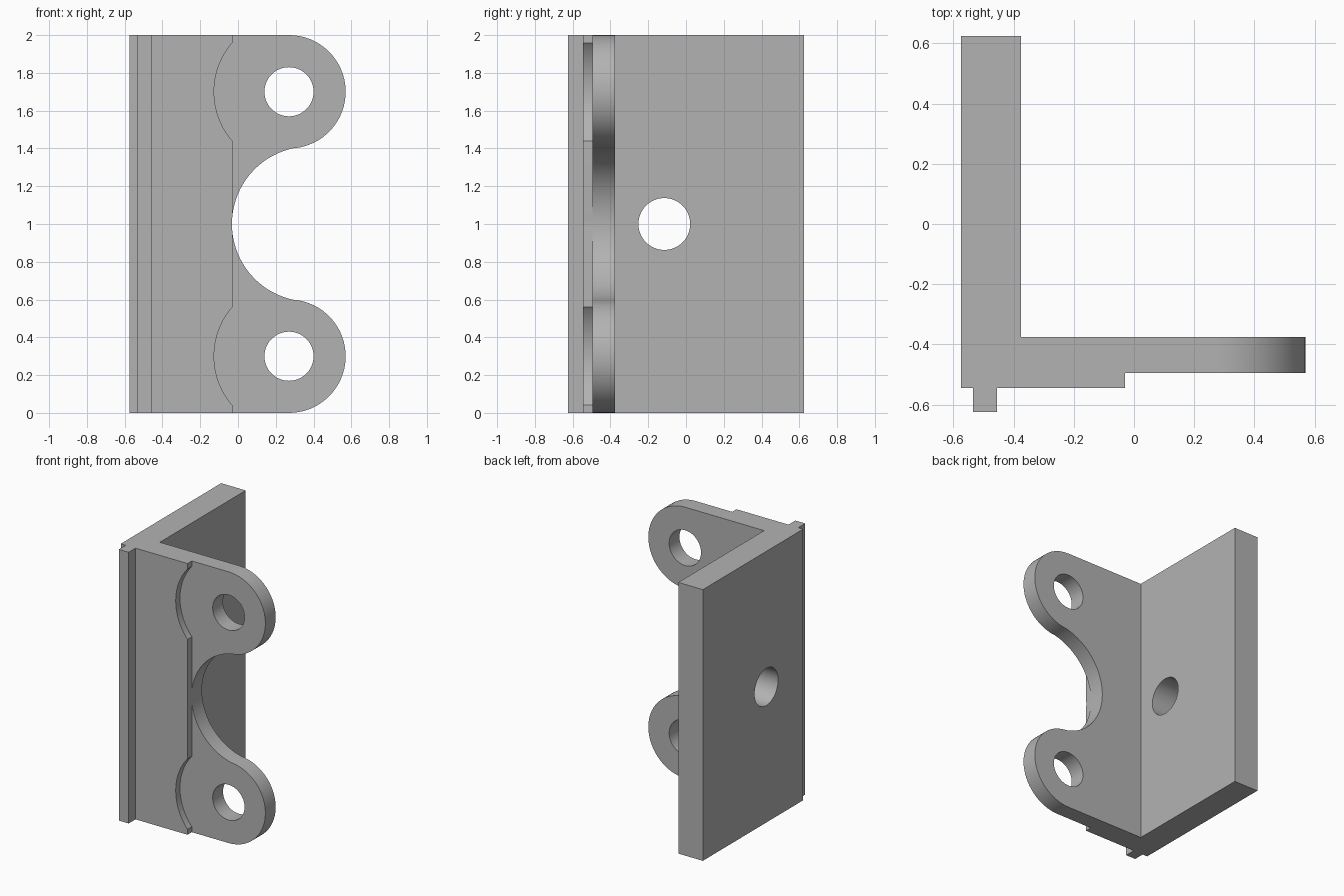
import bpy, bmesh
from math import sin, cos, atan2, pi, radians
from mathutils import Vector

cube = bpy.data.objects.get("Cube")
if cube:
    bpy.data.objects.remove(cube, do_unlink=True)

HEIGHT = 2.0
EAR_X, EAR_R = 0.27, 0.30
EAR_HEIGHTS = (0.30, 1.70)
NOTCH_X, NOTCH_R = 0.378, 0.41

grey = bpy.data.materials.new("plain grey")
grey.use_nodes = True
colour = (0.45, 0.45, 0.45, 1)
grey.diffuse_color = colour
grey.node_tree.nodes["Principled BSDF"].inputs["Base Color"].default_value = colour


def prism(name, outline, place, start, end):
    """Extrude a flat outline from start to end; place(u, v, w) gives the 3D point."""
    bm = bmesh.new()
    face = bm.faces.new([bm.verts.new(place(u, v, start)) for u, v in outline])
    side = bmesh.ops.extrude_face_region(bm, geom=[face])["geom"]
    shift = Vector(place(0, 0, end)) - Vector(place(0, 0, start))
    moved = [g for g in side if isinstance(g, bmesh.types.BMVert)]
    bmesh.ops.translate(bm, verts=moved, vec=shift)
    bmesh.ops.recalc_face_normals(bm, faces=bm.faces)
    mesh = bpy.data.meshes.new(name)
    bm.to_mesh(mesh)
    bm.free()
    mesh.materials.append(grey)
    obj = bpy.data.objects.new(name, mesh)
    bpy.context.collection.objects.link(obj)
    return obj


def arc(cx, cy, r, a, b, steps):
    return [(cx + r * cos(a + (b - a) * i / steps), cy + r * sin(a + (b - a) * i / steps))
            for i in range(steps + 1)]


def circle(cx, cy, r):
    return arc(cx, cy, r, 0, 2 * pi, 64)[:-1]


def along_x(u, v, w):
    return (w, u, v)


def along_y(u, v, w):
    return (u, w, v)


def along_z(u, v, w):
    return (u, v, w)


def cut(target, cutter):
    cutter.hide_render = True
    mod = target.modifiers.new("cut", 'BOOLEAN')
    mod.operation = 'DIFFERENCE'
    mod.solver = 'EXACT'
    mod.object = cutter
    bpy.context.view_layer.objects.active = target
    bpy.ops.object.modifier_apply(modifier=mod.name)
    bpy.data.objects.remove(cutter, do_unlink=True)


# Angle bracket section: side flange, locating rib, raised pad, front plate
section = [(-0.575, 0.625), (-0.575, -0.545), (-0.535, -0.545), (-0.535, -0.625),
           (-0.455, -0.625), (-0.455, -0.545), (-0.03, -0.545), (-0.03, -0.495),
           (0.65, -0.495), (0.65, -0.375), (-0.375, -0.375), (-0.375, 0.625)]
bracket = prism("hinge_bracket", section, along_z, 0, HEIGHT)

# Two round ears with a curved notch between them
low, high = EAR_HEIGHTS
join = Vector((0.29, 0.4))
ear_end = atan2(1 + join.y - high, join.x - EAR_X)
notch_start = atan2(join.y, join.x - NOTCH_X)
outline = (arc(EAR_X, high, EAR_R, pi / 2, ear_end, 32)
           + arc(NOTCH_X, 1, NOTCH_R, notch_start, 2 * pi - notch_start, 40)[1:-1]
           + arc(EAR_X, low, EAR_R, -ear_end, -pi / 2, 32)
           + [(EAR_X, -0.1), (0.8, -0.1), (0.8, 2.1), (EAR_X, 2.1)])
cut(bracket, prism("ear_cutter", outline, along_y, -0.7, -0.2))

# Round clearance in the pad and a pin hole at each ear
for z in EAR_HEIGHTS:
    cut(bracket, prism("clearance_cutter", circle(EAR_X, z, 0.397), along_y, -0.7, -0.495))
    cut(bracket, prism("pin_hole_cutter", circle(EAR_X, z, 0.13), along_y, -0.7, -0.2))

# Mounting hole through the side flange
cut(bracket, prism("mount_hole_cutter", circle(-0.115, 1, 0.137), along_x, -0.8, -0.2))

bpy.ops.object.select_all(action='DESELECT')
bracket.select_set(True)
bpy.context.view_layer.objects.active = bracket
bpy.ops.object.shade_smooth_by_angle(angle=radians(25))
